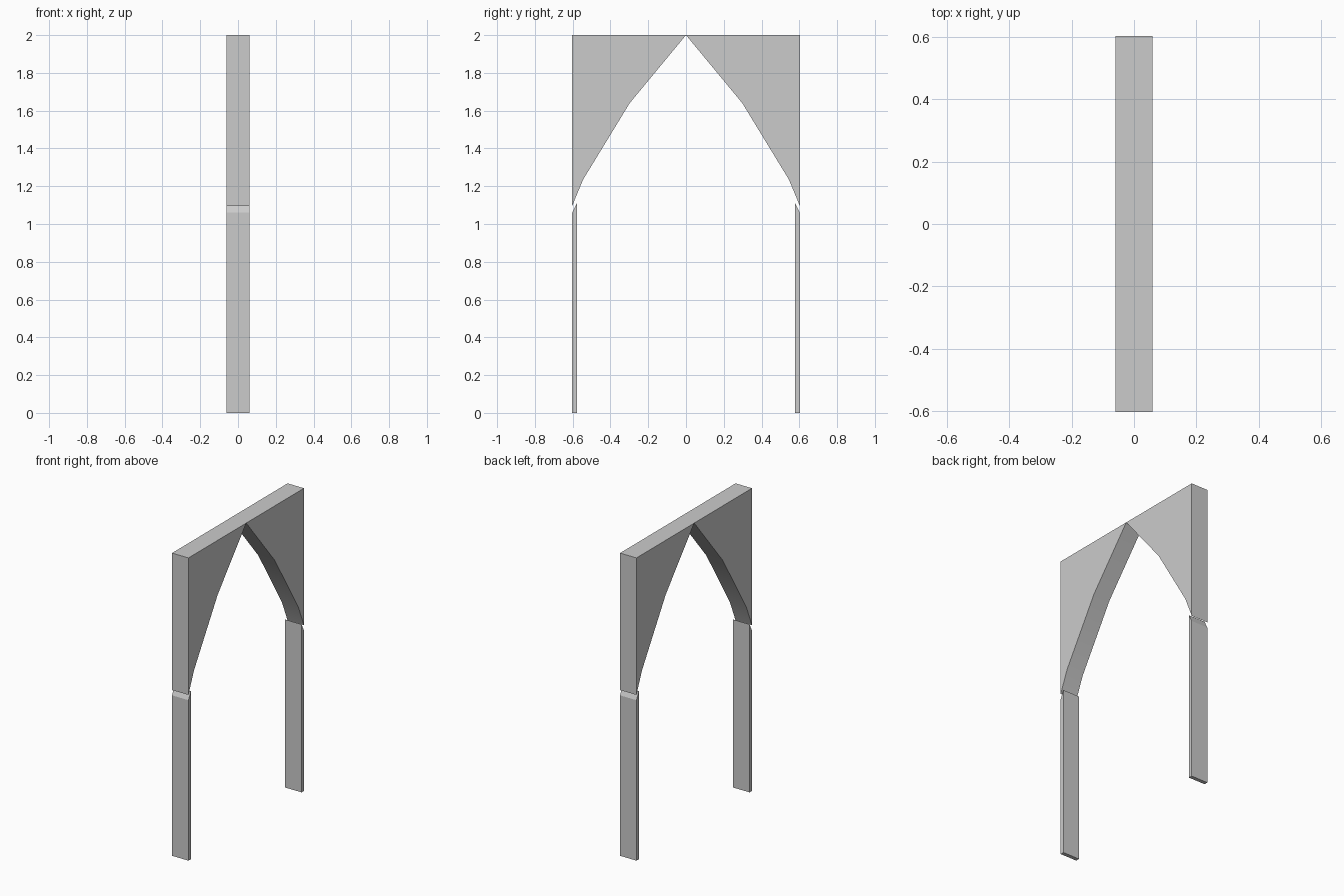
import bpy
import bmesh
from math import radians

if "Cube" in bpy.data.objects:
    bpy.data.objects.remove(bpy.data.objects["Cube"])

HALF_DEPTH = 0.06   # thickness along x
OUTER = 0.603       # outer face along y


def extrude_profile(name, profile, side):
    """Extrude a (y, z) profile along x; side = +1 or -1 mirrors it in y."""
    bm = bmesh.new()
    face = bm.faces.new([bm.verts.new((-HALF_DEPTH, side * y, z)) for y, z in profile])
    result = bmesh.ops.extrude_face_region(bm, geom=[face])
    new_verts = [v for v in result["geom"] if isinstance(v, bmesh.types.BMVert)]
    bmesh.ops.translate(bm, verts=new_verts, vec=(2 * HALF_DEPTH, 0, 0))
    bmesh.ops.recalc_face_normals(bm, faces=bm.faces)
    mesh = bpy.data.meshes.new(name)
    bm.to_mesh(mesh)
    bm.free()
    obj = bpy.data.objects.new(name, mesh)
    bpy.context.collection.objects.link(obj)
    return obj


# Corner panel: square outside, faceted pointed-arch curve inside
spandrel = [(0, 2), (0.298, 1.64), (0.545, 1.235), (OUTER, 1.095), (OUTER, 2)]
# Thin post with a slanted top, just below the panel tip
post = [(0.578, 0), (OUTER, 0), (OUTER, 1.06), (0.578, 1.11)]

for label, side in (("left", -1), ("right", 1)):
    panel = extrude_profile(f"arch_spandrel_{label}", spandrel, side)
    extrude_profile(f"door_post_{label}", post, side)

    # Soft shading along the arch underside, sharp corners elsewhere
    bpy.ops.object.select_all(action='DESELECT')
    panel.select_set(True)
    bpy.context.view_layer.objects.active = panel
    bpy.ops.object.shade_smooth_by_angle(angle=radians(20))
